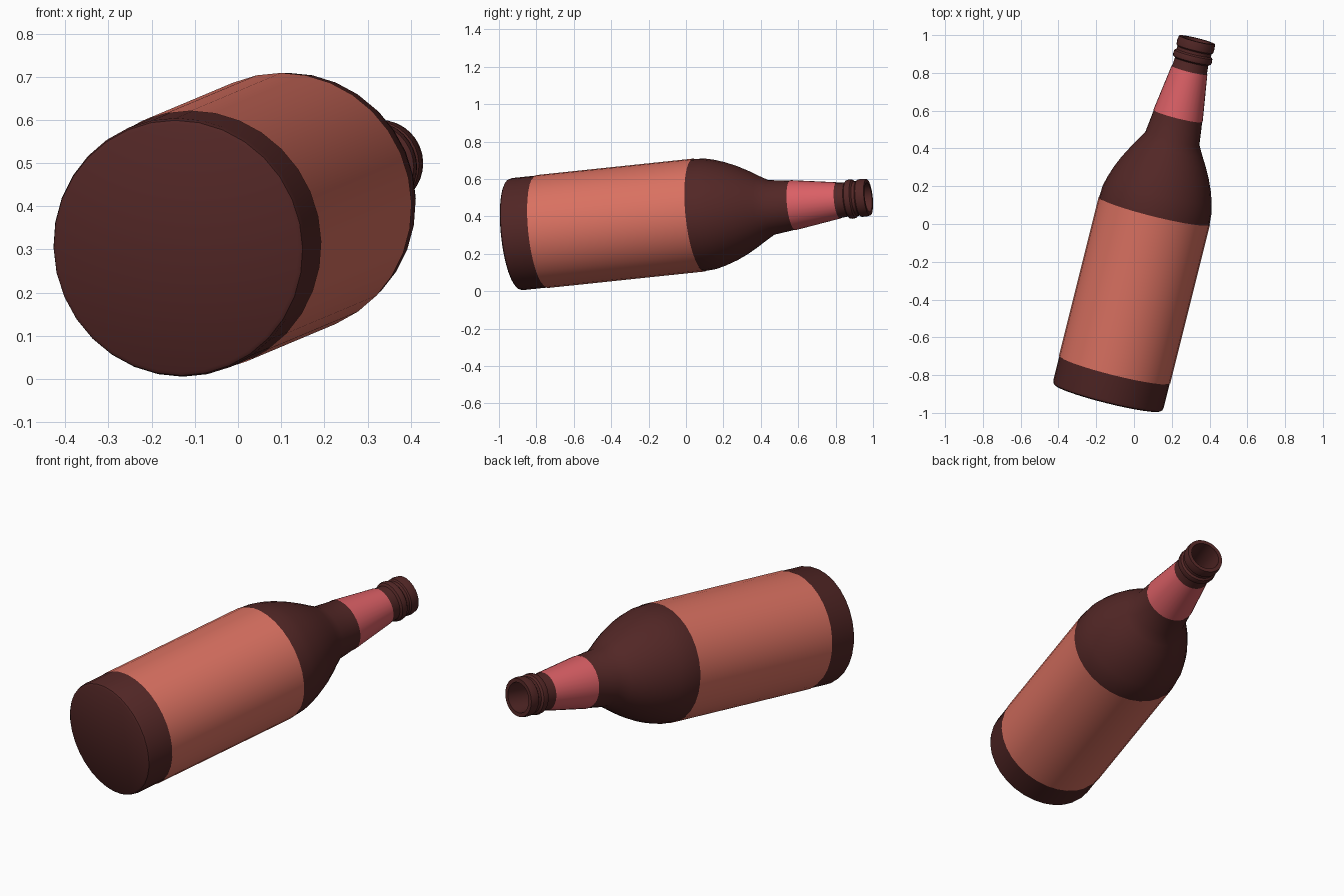
import bpy, bmesh, math
from mathutils import Vector, Matrix

if "Cube" in bpy.data.objects:
    bpy.data.objects.remove(bpy.data.objects["Cube"])

SEGMENTS = 32
BASE = Vector((-0.14, -0.92, 0.303))       # centre of the bottle's base
AXIS = Vector((0.25, 1.0, 0.105))          # direction from base to mouth
PLACE = Matrix.Translation(BASE) @ AXIS.to_track_quat('Z', 'Y').to_matrix().to_4x4()


def material(name, color):
    mat = bpy.data.materials.new(name)
    mat.diffuse_color = (*color, 1)
    mat.use_nodes = True
    mat.node_tree.nodes["Principled BSDF"].inputs["Base Color"].default_value = mat.diffuse_color
    return mat


def lathe(name, profile, mat):
    """Revolve (radius, height) points around the bottle axis."""
    bm = bmesh.new()
    verts = [bm.verts.new((r, 0, h)) for r, h in profile]
    edges = [bm.edges.new(pair) for pair in zip(verts, verts[1:])]
    bmesh.ops.spin(bm, geom=verts + edges, cent=(0, 0, 0), axis=(0, 0, 1),
                   angle=math.tau, steps=SEGMENTS)
    bmesh.ops.remove_doubles(bm, verts=bm.verts, dist=1e-4)
    # profiles run upward on the outside, so normals face away from the axis
    probe = max(bm.faces, key=lambda f: f.calc_center_median().xy.length)
    probe.normal_update()
    if probe.normal.xy.dot(probe.calc_center_median().xy) < 0:
        bmesh.ops.reverse_faces(bm, faces=bm.faces)
    mesh = bpy.data.meshes.new(name)
    bm.to_mesh(mesh)
    bm.free()
    mesh.materials.append(mat)
    obj = bpy.data.objects.new(name, mesh)
    bpy.context.collection.objects.link(obj)
    obj.matrix_world = PLACE
    bpy.ops.object.select_all(action='DESELECT')
    obj.select_set(True)
    bpy.context.view_layer.objects.active = obj
    bpy.ops.object.shade_smooth_by_angle(angle=math.radians(35))
    return obj


glass = material("dark_glass", (0.085, 0.02, 0.019))
paper = material("body_paper", (0.70, 0.165, 0.12))
neck_paper = material("neck_paper", (0.70, 0.115, 0.13))

# Bottle: base, body, shoulder, neck, rings, then the inner wall
outer = [(0, 0), (0.288, 0), (0.297, 0.006), (0.301, 0.02), (0.301, 1.03),
         (0.297, 1.09), (0.285, 1.14), (0.265, 1.20), (0.239, 1.26),
         (0.207, 1.32), (0.177, 1.37), (0.147, 1.424),
         (0.132, 1.546), (0.095, 1.797), (0.091, 1.845)]
rings = [(0.103, 1.853), (0.106, 1.868), (0.103, 1.884), (0.093, 1.892),
         (0.093, 1.908), (0.100, 1.915), (0.102, 1.938), (0.098, 1.963)]
inner = [(0.078, 1.963), (0.074, 1.80), (0.12, 1.43), (0.18, 1.32),
         (0.25, 1.17), (0.275, 1.03), (0.275, 0.03), (0, 0.03)]
lathe("bottle", outer + rings + inner, glass)

# Wrapped labels
lathe("body_label", [(0.3035, 0.155), (0.3035, 1.026)], paper)
lathe("neck_label", [(0.1345, 1.546), (0.0975, 1.797)], neck_paper)
